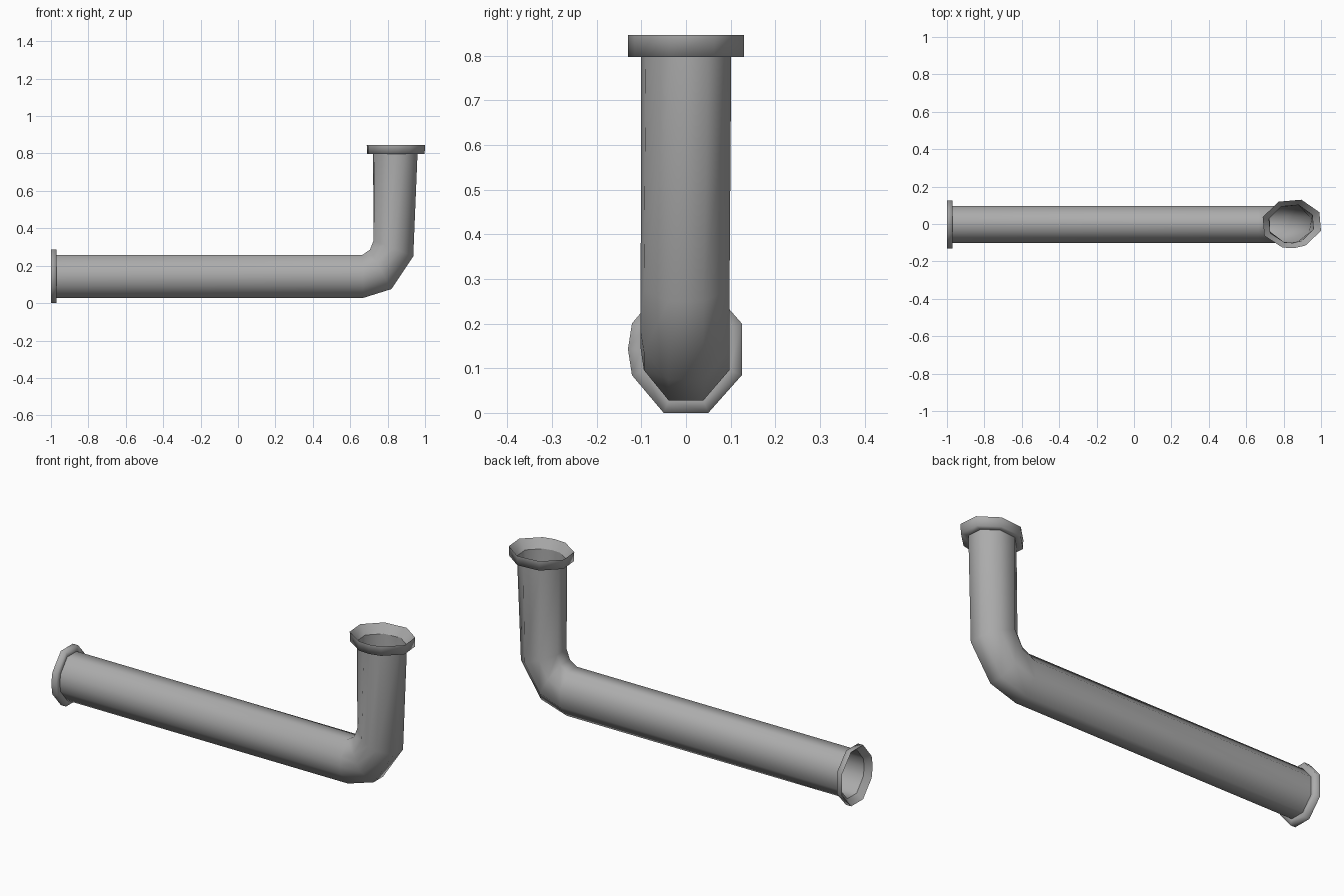
import bpy, bmesh, math
from mathutils import Vector, Matrix

if "Cube" in bpy.data.objects:
    bpy.data.objects.remove(bpy.data.objects["Cube"])

# cross-section: (sideways y, position from outer edge -1 to inner edge +1)
SECTION = [(-.05, -1), (.05, -1), (.125, -.41), (.125, .40), (.05, 1),
           (-.05, 1), (-.121, .40), (-.13, 0), (-.121, -.41)]

# dark grey metal
METAL = bpy.data.materials.new("dark_metal")
METAL.diffuse_color = (.41, .41, .41, 1)
METAL.use_nodes = True
METAL.node_tree.nodes["Principled BSDF"].inputs["Base Color"].default_value = METAL.diffuse_color


def ring(bm, outer, inner, width, twist=0):
    o, i = Vector((outer[0], 0, outer[1])), Vector((inner[0], 0, inner[1]))
    centre = (o + i) / 2
    turn = Matrix.Rotation(math.radians(twist), 3, 'Z')
    verts = []
    for y, t in SECTION:
        p = o.lerp(i, (t + 1) / 2)
        p.y = y * width
        verts.append(bm.verts.new(centre + turn @ (p - centre)))
    return verts


def loft(name, stations, smooth_angle):
    bm = bmesh.new()
    rings = [ring(bm, *s) for s in stations]
    n = len(SECTION)
    for a, b in zip(rings, rings[1:]):
        for k in range(n):
            j = (k + 1) % n
            bm.faces.new((a[k], a[j], b[j], b[k]))
    # wind the walls outward
    bm.normal_update()
    bm.faces.ensure_lookup_table()
    mid = sum((v.co for v in rings[1]), Vector()) / n
    face = bm.faces[n]
    if face.normal.dot(face.calc_center_median() - mid) < 0:
        bmesh.ops.reverse_faces(bm, faces=bm.faces[:])
    mesh = bpy.data.meshes.new(name)
    bm.to_mesh(mesh)
    bm.free()
    mesh.materials.append(METAL)
    ob = bpy.data.objects.new(name, mesh)
    bpy.context.collection.objects.link(ob)
    bpy.ops.object.select_all(action='DESELECT')
    ob.select_set(True)
    bpy.context.view_layer.objects.active = ob
    bpy.ops.object.shade_smooth_by_angle(angle=math.radians(smooth_angle))
    return ob


W = .78  # pipe width relative to flange

# bent pipe: long run, elbow, slightly flared riser
loft("bent_pipe", [
    ((-.97, .028), (-.97, .258), W),
    ((.67, .028), (.665, .258), W),
    ((.82, .075), (.705, .285), W),
    ((.937, .25), (.725, .335), W),
    ((.957, .80), (.725, .80), W, 5)], 55)

# flanges: back step, outer wall, then funnel into the pipe bore
loft("end_flange", [
    ((-.97, .028), (-.97, .258), W),
    ((-.97, 0), (-.97, .286), 1),
    ((-1, 0), (-1, .286), 1),
    ((-.97, .028), (-.97, .258), W)], 95)
loft("top_flange", [
    ((.957, .797), (.725, .797), W, 5),
    ((.994, .797), (.694, .797), 1, 5),
    ((.996, .846), (.692, .846), 1, 5),
    ((.957, .80), (.725, .80), W, 5)], 95)
